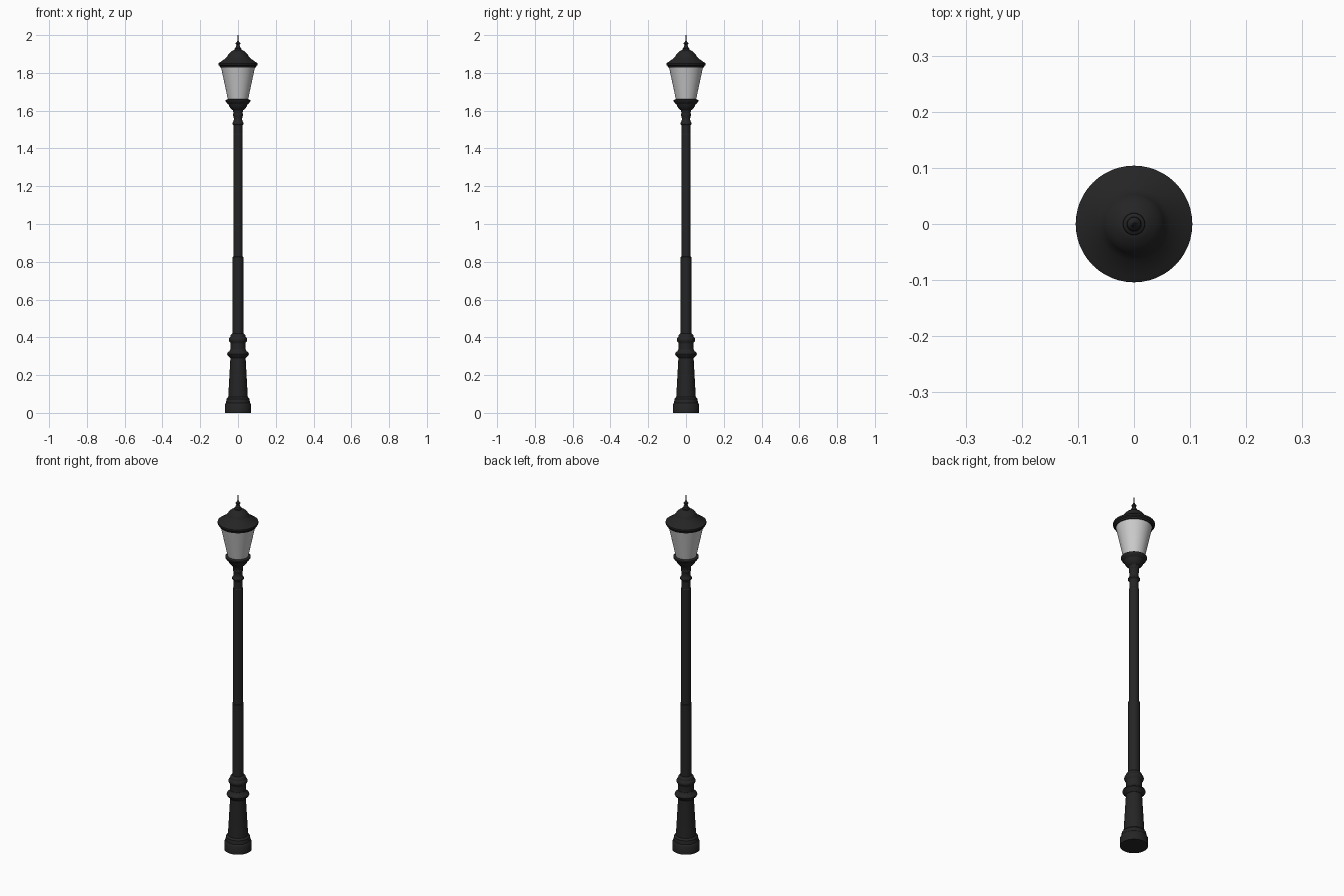
import bpy, bmesh
from math import sin, cos, tau, radians

SEGMENTS = 48


def material(name, colour):
    m = bpy.data.materials.new(name)
    m.diffuse_color = colour
    return m


iron = material("black_iron", (0.018, 0.018, 0.018, 1))
frosted = material("frosted_glass", (0.6, 0.6, 0.6, 1))


def lathe(name, profile, mat, capped=True):
    """Revolve (radius, height) points around the z axis."""
    bm = bmesh.new()
    rings = [[bm.verts.new((r * cos(tau * i / SEGMENTS), r * sin(tau * i / SEGMENTS), z))
              for i in range(SEGMENTS)] for r, z in profile]
    for a, b in zip(rings, rings[1:]):
        for i in range(SEGMENTS):
            j = (i + 1) % SEGMENTS
            bm.faces.new((a[i], a[j], b[j], b[i]))
    if capped:
        bm.faces.new(rings[0][::-1])
        bm.faces.new(rings[-1])
    mesh = bpy.data.meshes.new(name)
    bm.to_mesh(mesh)
    bm.free()
    mesh.materials.append(mat)
    ob = bpy.data.objects.new(name, mesh)
    bpy.context.collection.objects.link(ob)
    bpy.context.view_layer.objects.active = ob
    ob.select_set(True)
    bpy.ops.object.shade_smooth_by_angle(angle=radians(30))
    ob.select_set(False)
    return ob


# Stepped foot and tapering pedestal
lathe("base_plinth", [(.070, 0), (.070, .043), (.066, .050), (.063, .053), (.063, .062),
                      (.061, .066), (.061, .074), (.056, .080), (.052, .083)], iron)
lathe("pedestal", [(.052, .08), (.040, .295), (.040, .37)], iron)

# Rounded collars around the pedestal
lathe("lower_collar", [(.042, .290), (.046, .296), (.054, .303), (.058, .311),
                       (.055, .319), (.046, .326), (.041, .336)], iron)
lathe("upper_collar", [(.039, .362), (.041, .372), (.048, .381), (.049, .388), (.047, .395),
                       (.041, .401), (.039, .412), (.034, .418), (.029, .420)], iron)

# Two-stage post
lathe("lower_post", [(.029, .41), (.029, .825), (.025, .827)], iron)
lathe("upper_post", [(.025, .82), (.025, 1.475), (.023, 1.478), (.023, 1.52)], iron)

# Moulded neck below the lantern
lathe("neck", [(.023, 1.515), (.025, 1.523), (.030, 1.528), (.030, 1.535), (.025, 1.542),
               (.022, 1.552), (.023, 1.568), (.026, 1.575), (.026, 1.582), (.024, 1.586),
               (.026, 1.600), (.030, 1.606)], iron)

# Bowl that holds the glass
lathe("lantern_bowl", [(.030, 1.604), (.038, 1.611), (.046, 1.622), (.051, 1.634),
                       (.058, 1.639), (.065, 1.650), (.065, 1.656), (.058, 1.660),
                       (.052, 1.661)], iron)

# Flared glass shade
lathe("glass_shade", [(.053, 1.658), (.091, 1.835)], frosted, capped=False)

# Brim, stepped dome and cap
lathe("lantern_roof", [(.088, 1.828), (.095, 1.828), (.097, 1.836), (.104, 1.842),
                       (.104, 1.851), (.098, 1.855), (.094, 1.857), (.078, 1.868),
                       (.064, 1.879), (.055, 1.889), (.053, 1.894), (.048, 1.902),
                       (.039, 1.911), (.028, 1.918), (.020, 1.922)], iron)

# Finial with spike
lathe("finial", [(.020, 1.920), (.019, 1.928), (.013, 1.932), (.011, 1.942), (.008, 1.948),
                 (.012, 1.953), (.012, 1.957), (.007, 1.962), (.004, 1.968),
                 (.003, 1.975), (.002, 2.0)], iron)
